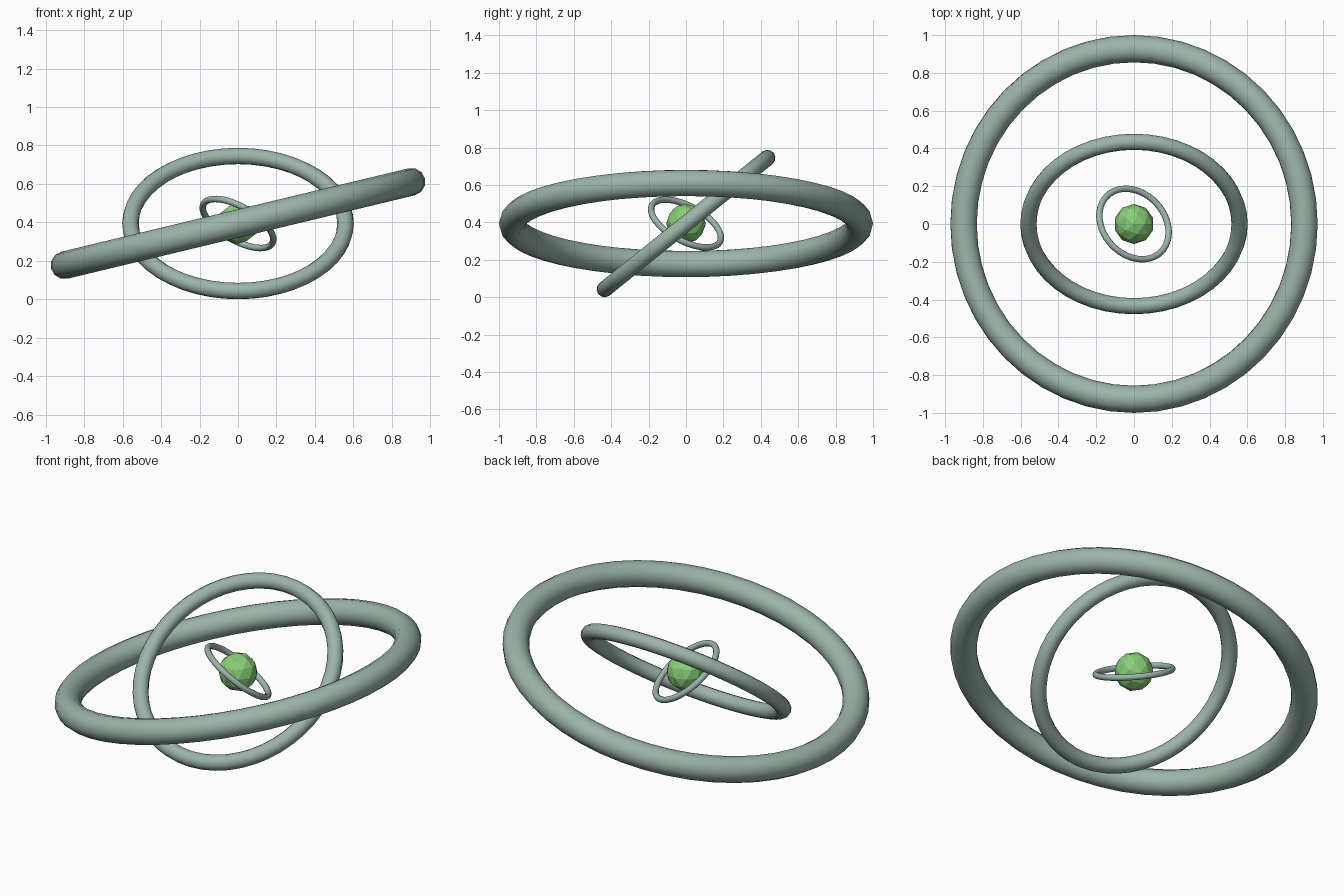
import bpy
from math import radians

if "Cube" in bpy.data.objects:
    bpy.data.objects.remove(bpy.data.objects["Cube"])

CENTRE = (0, 0, 0.394)


def material(name, rgb):
    mat = bpy.data.materials.new(name)
    mat.diffuse_color = (*rgb, 1)
    mat.use_nodes = True
    mat.node_tree.nodes["Principled BSDF"].inputs["Base Color"].default_value = mat.diffuse_color
    return mat


ring_mat = material("ring_grey_green", (0.33, 0.46, 0.40))
core_mat = material("core_green", (0.25, 0.62, 0.19))


def ring(name, major, minor, tilt_x, tilt_y):
    bpy.ops.mesh.primitive_torus_add(
        major_radius=major, minor_radius=minor,
        major_segments=48, minor_segments=12,
        location=CENTRE, rotation=(radians(tilt_x), radians(tilt_y), 0))
    obj = bpy.context.object
    obj.name = name
    obj.data.materials.append(ring_mat)
    bpy.ops.object.shade_smooth()


# Three nested rings, each tilted on its own axis
ring("outer_ring", 0.928, 0.072, 0, -13.5)
ring("middle_ring", 0.559, 0.043, 38.9, 0)
ring("inner_ring", 0.206, 0.017, -25, 30)

# Faceted core
bpy.ops.mesh.primitive_ico_sphere_add(subdivisions=2, radius=0.106, location=CENTRE)
core = bpy.context.object
core.name = "core"
core.data.materials.append(core_mat)
bpy.ops.object.shade_flat()
